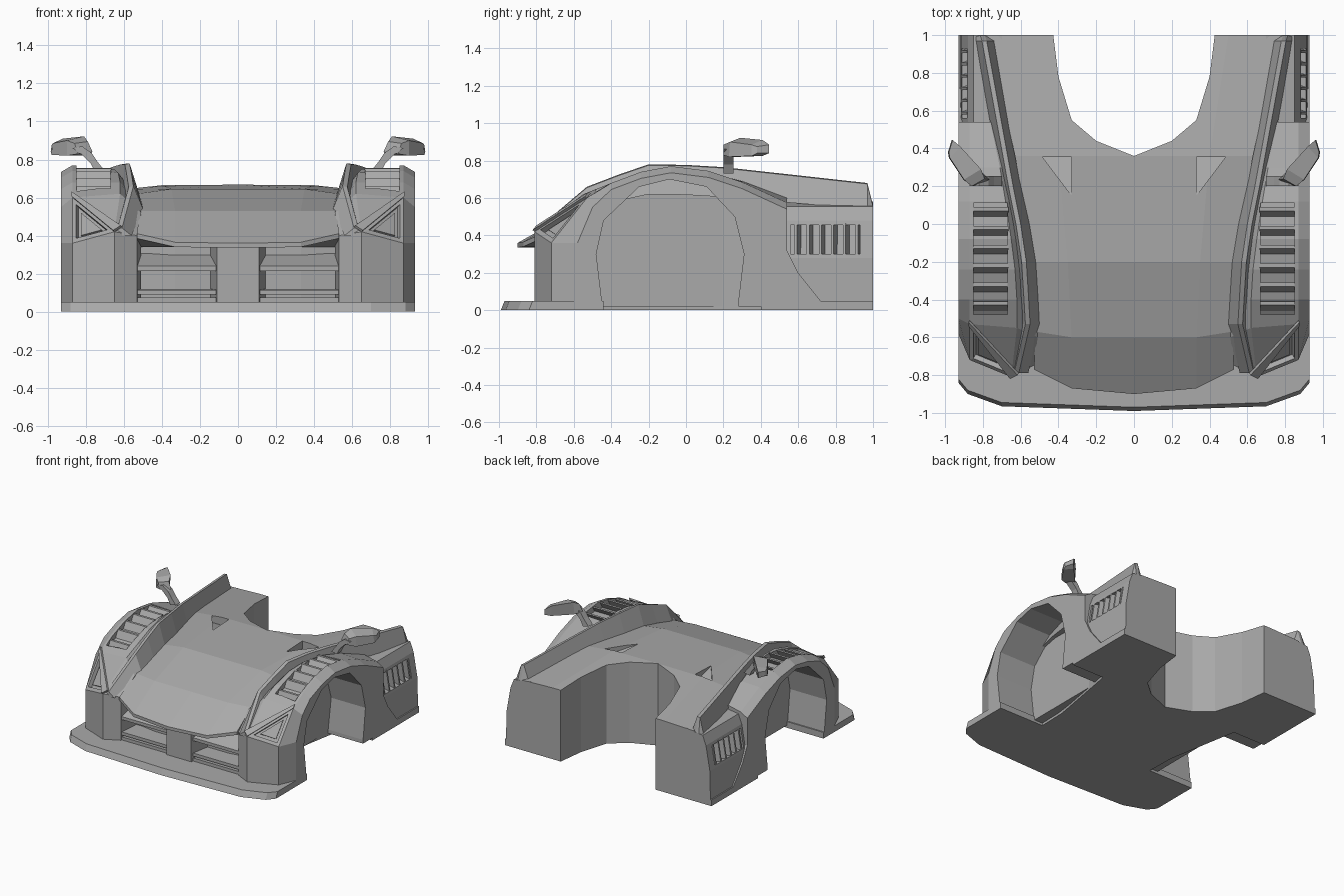
import bpy, bmesh
from mathutils import Vector

cube = bpy.data.objects.get("Cube")
if cube:
    bpy.data.objects.remove(cube, do_unlink=True)

grey = bpy.data.materials.new("body_grey")
grey.use_nodes = True
grey.diffuse_color = (0.4, 0.4, 0.4, 1)
for node in grey.node_tree.nodes:
    if node.type == 'BSDF_PRINCIPLED':
        node.inputs["Base Color"].default_value = (0.4, 0.4, 0.4, 1)


def loft(name, rings, ngon=False):
    """Skin equal rings of points and close both ends."""
    bm = bmesh.new()
    vs = [[bm.verts.new(p) for p in r] for r in rings]
    n = len(vs[0])
    for a, b in zip(vs, vs[1:]):
        for i in range(n):
            j = (i + 1) % n
            bm.faces.new((a[i], a[j], b[j], b[i]))
    for r in (vs[0], vs[-1]):
        if ngon:
            bm.faces.new(r)
        else:
            for i in range(n // 2 - 1):
                bm.faces.new((r[i], r[i + 1], r[n - 2 - i], r[n - 1 - i]))
    bmesh.ops.recalc_face_normals(bm, faces=bm.faces)
    me = bpy.data.meshes.new(name)
    bm.to_mesh(me)
    bm.free()
    me.materials.append(grey)
    ob = bpy.data.objects.new(name, me)
    bpy.context.collection.objects.link(ob)
    return ob


def prism(name, pts, vec):
    pts = [Vector(p) for p in pts]
    return loft(name, [pts, [p + Vector(vec) for p in pts]], True)


def drop(row, z):
    """Ring made of a top row and the same row lowered to z."""
    return list(row) + [(x, y, z) for x, y, _ in reversed(row)]


def wide(row):
    return [(-x, y, z) for x, y, z in reversed(row)] + list(row[1:])


def cut(ob, *cutters):
    for c in cutters:
        c.hide_render = True
        m = ob.modifiers.new("cut", 'BOOLEAN')
        m.operation, m.solver, m.object = 'DIFFERENCE', 'EXACT', c
    bpy.context.view_layer.update()
    dg = bpy.context.evaluated_depsgraph_get()
    me = bpy.data.meshes.new_from_object(ob.evaluated_get(dg))
    ob.modifiers.clear()
    ob.data = me
    for c in cutters:
        bpy.data.objects.remove(c, do_unlink=True)


def mirror(ob):
    m = ob.modifiers.new("mirror", 'MIRROR')
    m.use_mirror_merge = False
    return ob


# Front splitter plate with a slightly raked edge
edge = [(0, -0.99), (0.7, -0.965), (0.88, -0.9), (0.93, -0.84), (0.93, -0.44)]
top = wide([(x, y + 0.02 * (y < -0.5), 0.05) for x, y in edge])
loft("splitter", [wide([(x, y, 0) for x, y in edge]), top], True)

# Hood and central body
hood = [
    [(0, -0.9, 0.36), (0.33, -0.87, 0.365), (0.53, -0.77, 0.41)],
    [(0, -0.6, 0.53), (0.33, -0.6, 0.53), (0.52, -0.57, 0.53)],
    [(0, -0.2, 0.645), (0.35, -0.2, 0.645), (0.53, -0.2, 0.62)],
    [(0, 0.36, 0.668), (0.4, 0.36, 0.665), (0.63, 0.36, 0.64)],
    [(0, 1, 0.58), (0.5, 1, 0.58), (0.77, 1, 0.57)],
]
lip = [(x, y, z - 0.025) for x, y, z in hood[0]]
under = [(x, y, 0.34) for x, y, z in hood[1]]
loft("hood_nose", [wide(hood[0]) + wide(lip)[::-1],
                   wide(hood[1]) + wide(under)[::-1]])
core = loft("hood_and_core", [drop(wide(r), 0) for r in hood[1:]])
bay = [(0, 0.36), (0.2, 0.44), (0.33, 0.55), (0.4, 0.78), (0.44, 1.1)]
cutters = [prism("bay_cutter", wide([(x, y, -0.1) for x, y in bay]), (0, 0, 1))]
for s in (-1, 1):
    tri = [(s * 0.33, 0.355, 0.6), (s * 0.485, 0.355, 0.6), (s * 0.33, 0.15, 0.655)]
    cutters.append(prism("hood_vent_cutter", tri, (0, 0, 0.2)))
cut(core, *cutters)

# Front fender: rows of inner edge, valley, crown and shoulder
fender_rows = [
    [(0.53, -0.75, 0.4), (0.65, -0.81, 0.42), (0.87, -0.72, 0.36), (0.93, -0.58, 0.36)],
    [(0.51, -0.6, 0.52), (0.62, -0.55, 0.62), (0.87, -0.53, 0.6), (0.93, -0.5, 0.55)],
]
for y, xa, za, xe, ze, zc in [
        (-0.4, 0.52, 0.57, 0.62, 0.68, 0.68), (-0.24, 0.53, 0.6, 0.63, 0.73, 0.74),
        (-0.08, 0.55, 0.61, 0.65, 0.75, 0.77), (0.12, 0.58, 0.61, 0.68, 0.735, 0.745),
        (0.3, 0.62, 0.61, 0.71, 0.69, 0.685), (0.54, 0.67, 0.58, 0.76, 0.6, 0.575)]:
    fender_rows.append([(xa, y, za), (xe, y, ze), (0.87, y, zc), (0.93, y, zc - 0.035)])
fender = loft("front_fender", [drop(r, 0.02) for r in fender_rows])

# Wheel well
arch = [(-0.44, -0.1), (-0.45, 0.05), (-0.48, 0.3), (-0.44, 0.48), (-0.25, 0.66), (-0.09, 0.7),
        (0.11, 0.66), (0.26, 0.5), (0.31, 0.3), (0.28, 0.05), (0.28, -0.1)]
well = prism("well_cutter", [(0.6, y, z) for y, z in arch], (0.5, 0, 0))

# Louvre pocket follows the fender crown
crown = [(-0.48, 0.62), (-0.4, 0.68), (-0.24, 0.735), (-0.08, 0.762), (0.11, 0.742)]
pocket = loft("louvre_cutter", [
    [(0.67, y, z + 0.06), (0.85, y, z + 0.06), (0.85, y, z - 0.045), (0.67, y, z - 0.045)]
    for y, z in crown])

# Triangular headlight recess
tri = [Vector(fender_rows[0][1]), Vector(fender_rows[0][2]), Vector(fender_rows[1][2])]
mid = sum(tri, Vector()) / 3
nrm = (tri[1] - tri[0]).cross(tri[2] - tri[0]).normalized()
inner = [mid + (p - mid) * 0.74 for p in tri]
lamp = prism("headlight_cutter", [p - nrm * 0.03 for p in inner], nrm * 0.08)
cut(fender, well, pocket, lamp)
mirror(fender)

lens = [mid + (p - mid) * 0.5 - nrm * 0.032 for p in tri]
mirror(prism("headlight_lens", lens, nrm * 0.015))
brow = [tri[0], tri[2], tri[2] + Vector((0, 0.02, 0.025)), tri[0] + Vector((-0.04, 0.02, 0.025))]
mirror(prism("headlight_brow", brow, nrm * 0.015))


def crown_z(y):
    for (y0, z0), (y1, z1) in zip(crown, crown[1:]):
        if y <= y1:
            return z0 + (z1 - z0) * (y - y0) / (y1 - y0)
    return crown[-1][1]


# Louvre slats
for k in range(6):
    y = -0.43 + 0.1 * k
    z = crown_z(y)
    zb = crown_z(y - 0.03) - 0.045
    slat = [(0.665, y, z), (0.665, y + 0.02, z), (0.665, y - 0.01, zb), (0.665, y - 0.03, zb)]
    mirror(prism("fender_louvre", slat, (0.19, 0, 0)))

# Raised blade along the hood edge
rim = [(0.62, -0.79, 0.44), (0.56, -0.53, 0.66), (0.57, -0.36, 0.725), (0.58, -0.2, 0.78),
       (0.61, 0, 0.777), (0.65, 0.2, 0.765), (0.79, 0.97, 0.68), (0.8, 1, 0.56)]
mirror(loft("hood_blade", [
    [(x - 0.01, y, z), (x + 0.015, y, z - 0.005),
     (x + 0.05, y, z - h), (x - 0.06, y, z - h)]
    for (x, y, z), h in zip(rim, (0.04, 0.12, 0.14, 0.16, 0.16, 0.16, 0.14, 0.05))]))

# Rear flank with a side vent
flank = [(0.6, 0), (0.92, 0), (0.92, 0.05), (0.915, 0.28), (0.88, 0.48), (0.85, 0.555), (0.7, 0.575)]
side = prism("rear_flank", [(x, 0.4, z) for x, z in flank], (0, 0.6, 0))
vent = [(0.855, 0.56, 0.3), (0.855, 0.93, 0.3), (0.825, 0.93, 0.455), (0.825, 0.56, 0.455)]
cut(side, prism("side_vent_cutter", vent, (0.2, 0, 0)))
mirror(side)
for k in range(6):
    y = 0.58 + 0.065 * k
    fin = [(0.84, y + 0.025, 0.29), (0.912, y, 0.29), (0.883, y, 0.465), (0.81, y + 0.025, 0.465)]
    mirror(prism("side_vent_fin", fin, (0, 0.014, 0)))

# Lower side skirt
skirt = [(0.4, 0), (0.4, 0.54), (0.54, 0.54), (0.54, 0.32), (0.6, 0.2), (0.72, 0.05), (1, 0.05), (1, 0)]
mirror(prism("side_skirt", [(0.65, y, z) for y, z in skirt], (0.28, 0, 0)))

# Grille pillar and slats
prism("grille_pillar", [(-0.15, -0.58, 0.03), (-0.11, -0.76, 0.03),
                        (0.11, -0.76, 0.03), (0.15, -0.58, 0.03)], (0, 0, 0.34))
for z, rise in ((0.215, 0.09), (0.09, 0.03), (0.05, 0.02)):
    blade = [(0.1, -0.74, z), (0.1, -0.74, z + 0.025), (0.1, -0.58, z + rise), (0.1, -0.58, z)]
    mirror(prism("grille_slat", blade, (0.44, 0, 0)))

# Wing mirrors: stalk and housing
mirror(loft("mirror_stalk", [
    [(x, 0.2, z), (x + w, 0.2, z - 0.01), (x + w, 0.255, z - 0.01), (x, 0.255, z)]
    for x, z, w in ((0.7, 0.74, 0.05), (0.74, 0.79, 0.035), (0.77, 0.835, 0.05), (0.82, 0.87, 0.05))]))
mirror(loft("mirror_housing", [
    [(0.765, 0.235, 0.84), (0.84, 0.2, 0.83), (0.86, 0.2, 0.885), (0.79, 0.24, 0.895)],
    [(0.81, 0.28, 0.82), (0.9, 0.23, 0.82), (0.9, 0.235, 0.9), (0.81, 0.29, 0.922)],
    [(0.93, 0.41, 0.825), (0.98, 0.35, 0.825), (0.975, 0.35, 0.885), (0.92, 0.41, 0.91)],
    [(0.965, 0.445, 0.84), (0.985, 0.38, 0.84), (0.98, 0.38, 0.875), (0.96, 0.445, 0.885)]]))
